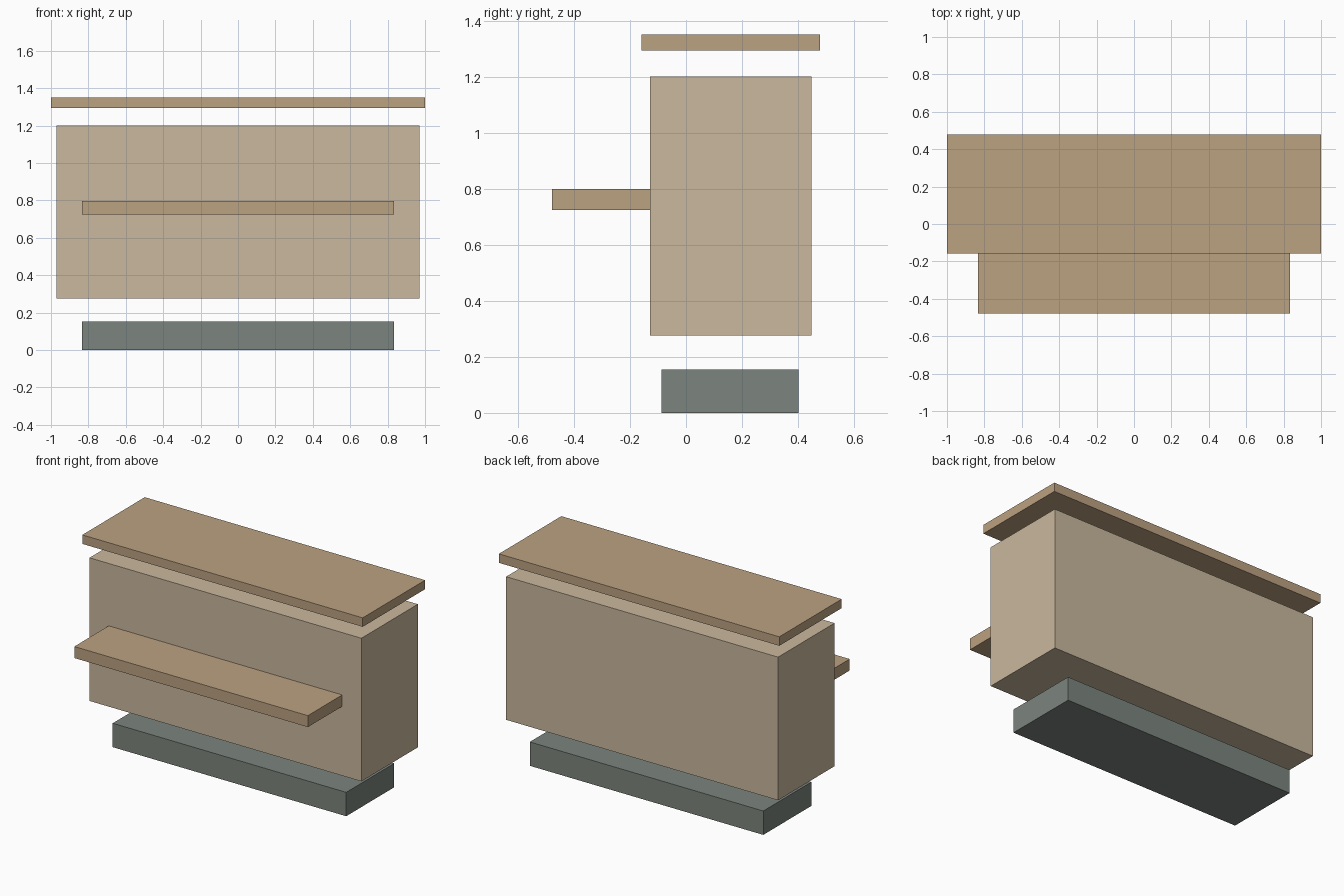
import bpy

if "Cube" in bpy.data.objects:
    bpy.data.objects.remove(bpy.data.objects["Cube"])


def material(name, color):
    m = bpy.data.materials.new(name)
    m.diffuse_color = (*color, 1.0)
    m.use_nodes = True
    m.node_tree.nodes["Principled BSDF"].inputs["Base Color"].default_value = m.diffuse_color
    return m


wood = material("wood", (0.50, 0.36, 0.22))
panel = material("panel", (0.59, 0.48, 0.34))
dark = material("plinth_grey", (0.20, 0.23, 0.205))


def box(name, half_width, y, z, mat):
    """Box centred on x, spanning the y and z ranges."""
    bpy.ops.mesh.primitive_cube_add(
        size=1, location=(0, (y[0] + y[1]) / 2, (z[0] + z[1]) / 2))
    ob = bpy.context.object
    ob.name = name
    ob.scale = (2 * half_width, y[1] - y[0], z[1] - z[0])
    bpy.ops.object.transform_apply(location=False, rotation=False, scale=True)
    ob.data.materials.append(mat)
    return ob


# Low recessed base
box("plinth", 0.833, (-0.087, 0.402), (0.0, 0.154), dark)
# Main counter body
box("counter_body", 0.97, (-0.128, 0.447), (0.277, 1.2), panel)
# Shelf projecting from the front
box("front_shelf", 0.833, (-0.478, -0.128), (0.724, 0.798), wood)
# Floating top slab
box("counter_top", 1.0, (-0.158, 0.478), (1.293, 1.351), wood)
